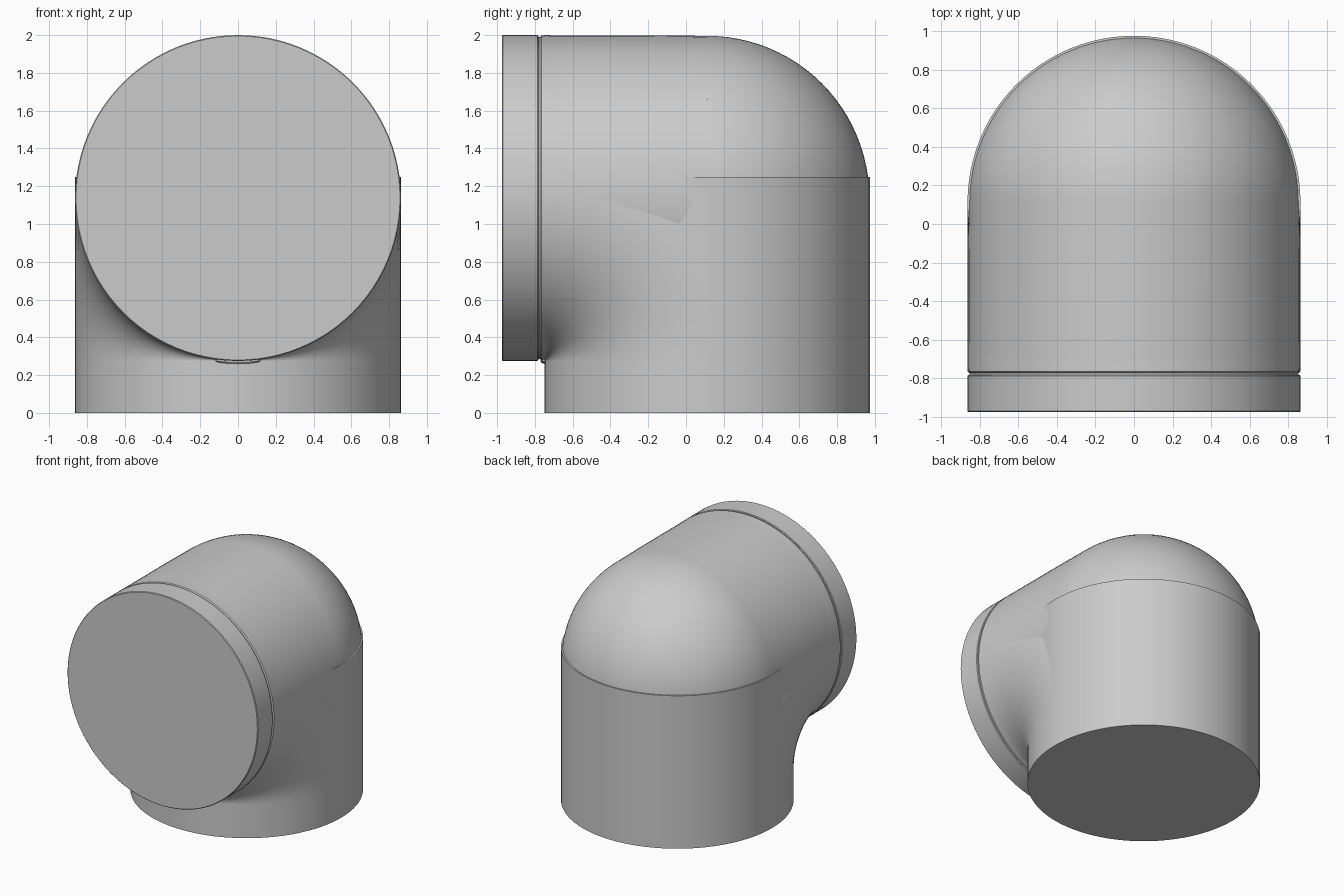
import bpy, bmesh, math
from mathutils import Matrix, Vector

cube = bpy.data.objects.get("Cube")
if cube:
    bpy.data.objects.remove(cube, do_unlink=True)

R = 0.8625            # pipe radius
CY, CZ = 0.1125, 1.1375   # corner of the elbow, where both axes cross
SEGMENTS = 96

grey = bpy.data.materials.new("light grey")
grey.use_nodes = True
grey.diffuse_color = (0.6, 0.6, 0.6, 1)
grey.node_tree.nodes["Principled BSDF"].inputs["Base Color"].default_value = (0.6, 0.6, 0.6, 1)


def finish(name, bm):
    """Turn a bmesh into a smooth grey object with sharp edges kept."""
    bmesh.ops.remove_doubles(bm, verts=bm.verts, dist=1e-5)
    bmesh.ops.recalc_face_normals(bm, faces=bm.faces)
    mesh = bpy.data.meshes.new(name)
    bm.to_mesh(mesh)
    bm.free()
    mesh.materials.append(grey)
    obj = bpy.data.objects.new(name, mesh)
    bpy.context.collection.objects.link(obj)
    bpy.ops.object.select_all(action='DESELECT')
    obj.select_set(True)
    bpy.context.view_layer.objects.active = obj
    bpy.ops.object.shade_smooth_by_angle(angle=math.radians(30))
    return obj


def lathe(name, profile, matrix):
    """Revolve (radius, height) points round local z, then place the result."""
    bm = bmesh.new()
    verts = [bm.verts.new((r, 0, h)) for r, h in profile]
    edges = [bm.edges.new(pair) for pair in zip(verts, verts[1:])]
    bmesh.ops.spin(bm, geom=verts + edges, cent=(0, 0, 0), axis=(0, 0, 1),
                   angle=math.tau, steps=SEGMENTS, use_duplicate=False)
    bm.transform(matrix)
    return finish(name, bm)


upright = Matrix.Translation((0, CY, 0))
forward = Matrix.Translation((0, 0, CZ)) @ Matrix.Rotation(math.pi / 2, 4, 'X')

# Upright pipe, ending in a fine step under the dome
lathe("upright_pipe", [(0, 0), (R, 0), (R, 1.25), (0, 1.25)], upright)

# Forward pipe from inside the dome to the collar
lathe("forward_pipe", [(0, -CY), (R - 0.004, -CY), (R - 0.001, 0.2), (R - 0.001, 0.765),
                       (R - 0.01, 0.772), (R - 0.01, 0.8), (0, 0.8)], forward)

# Closed collar at the mouth
lathe("collar", [(0, 0.782), (R - 0.005, 0.782), (R, 0.787), (R, 0.97),
                 (R - 0.005, 0.975), (0, 0.975)], forward)

# Round dome on the outside of the bend
bm = bmesh.new()
bmesh.ops.create_uvsphere(bm, u_segments=SEGMENTS, v_segments=48, radius=R - 0.004,
                          matrix=Matrix.Translation((0, CY, CZ)))
finish("dome", bm)

# Swept bend that fills the inside corner, pivoting where the pipes meet
bm = bmesh.new()
ring = bmesh.ops.create_circle(bm, cap_ends=False, segments=SEGMENTS, radius=R,
                               matrix=Matrix.Translation((0, CY, CZ - R)))
bmesh.ops.spin(bm, geom=ring["verts"] + list(bm.edges), cent=Vector((0, CY - R, CZ - R)),
               axis=(1, 0, 0), angle=math.pi / 2, steps=32, use_duplicate=False)
finish("inner_bend", bm)

# Small web in the notch between collar and upright pipe
bm = bmesh.new()
bmesh.ops.create_uvsphere(bm, u_segments=16, v_segments=8, radius=1,
                          matrix=Matrix.Translation((0, CY - R, CZ - R))
                          @ Matrix.Diagonal((0.12, 0.02, 0.015, 1)))
finish("corner_web", bm)
